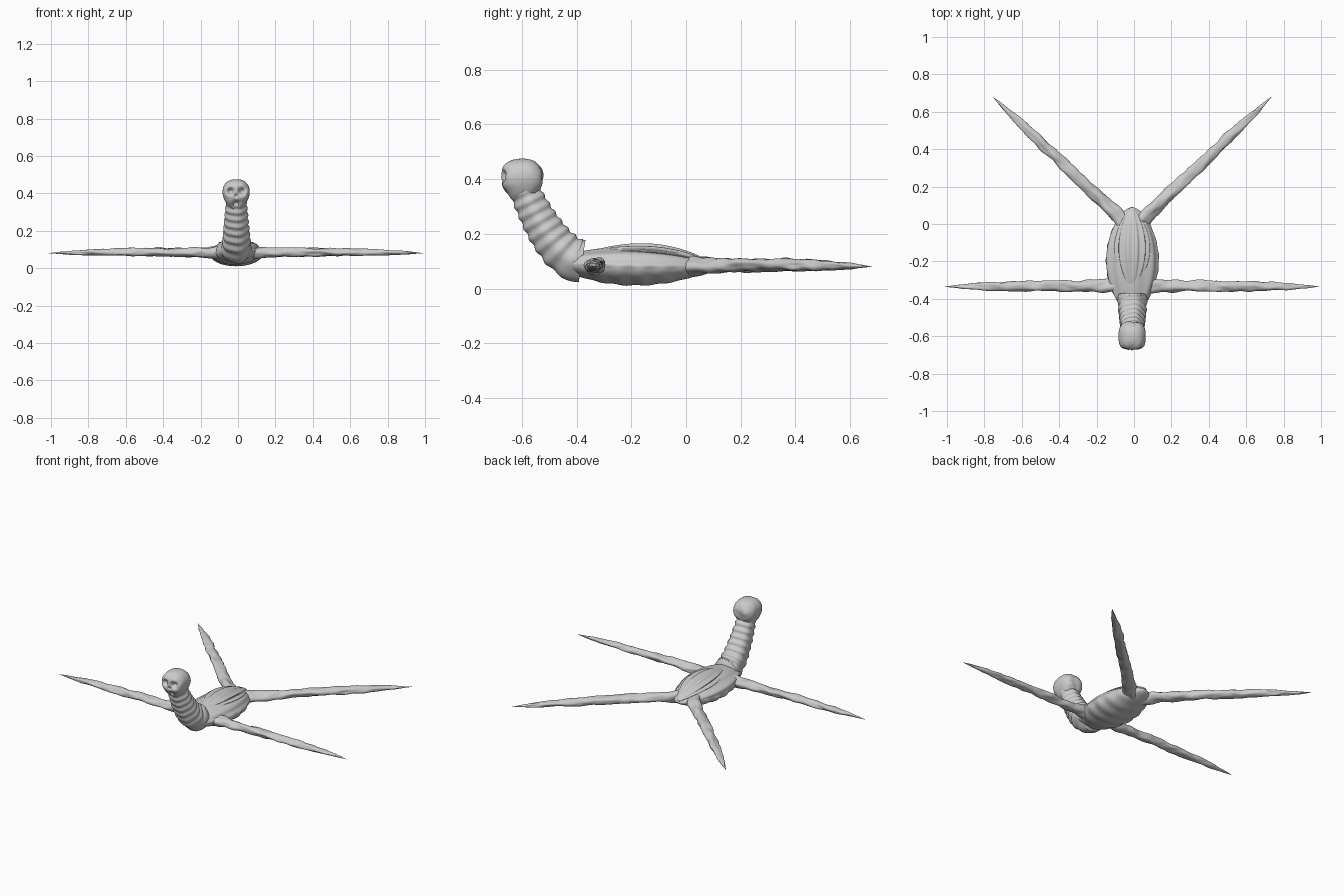
import bpy, bmesh, math
from mathutils import Vector, noise

cube = bpy.data.objects.get("Cube")
if cube:
    bpy.data.objects.remove(cube, do_unlink=True)

CENTRE = Vector((-0.01, 0, 0))
RIGHTWARD, UPWARD = Vector((1, 0, 0)), Vector((0, 0, 1))

grey = bpy.data.materials.new("bone grey")
grey.use_nodes = True
shade = (0.6, 0.6, 0.6, 1)
grey.diffuse_color = shade
grey.node_tree.nodes["Principled BSDF"].inputs["Base Color"].default_value = shade


def dome(t, power):
    """Rises from nothing, peaks halfway and closes again."""
    return math.sin(math.pi * t) ** power


def loft(name, path, bump, rings=90, sides=64, dent=None):
    """Skin elliptical rings along path(t), which gives centre, half width, half height."""
    bm = bmesh.new()
    skin = []
    for k in range(rings + 1):
        t = (1 - math.cos(math.pi * k / rings)) / 2
        centre, wide, high = path(t)
        ahead, behind = path(min(t + 0.01, 1))[0], path(max(t - 0.01, 0))[0]
        tangent = (ahead - behind).normalized()
        across = RIGHTWARD if abs(tangent.x) < 0.1 else tangent.cross(UPWARD).normalized()
        above = across.cross(tangent)
        ring = []
        for j in range(sides):
            angle = math.tau * j / sides
            scale = bump(t, angle)
            point = (centre + across * max(wide, 0.001) * scale * math.cos(angle)
                     + above * max(high, 0.001) * scale * math.sin(angle))
            if dent:
                point = dent(point)
            ring.append(bm.verts.new(point + CENTRE))
        skin.append(ring)
    for lower, upper in zip(skin, skin[1:]):
        for j in range(sides):
            bm.faces.new((lower[j - 1], lower[j], upper[j], upper[j - 1]))
    bm.faces.new(skin[0])
    bm.faces.new(skin[-1])
    bmesh.ops.recalc_face_normals(bm, faces=bm.faces)
    for face in bm.faces:
        face.smooth = True
    mesh = bpy.data.meshes.new(name)
    bm.to_mesh(mesh)
    bm.free()
    mesh.materials.append(grey)
    bpy.context.collection.objects.link(bpy.data.objects.new(name, mesh))


# Torso: lengthwise folds on the flanks, rib ripples underneath
def torso_path(t):
    centre = Vector((0, -0.48 + 0.57 * t, 0.08 + 0.02 * (1 - t) ** 4))
    return centre, 0.14 * dome(t, 0.55), 0.07 * dome(t, 0.6)


def torso_bump(t, angle):
    folds = 0.035 * math.cos(9 * angle)
    ribs = 0.03 * math.sin(45 * t + 2 * math.cos(angle))
    blend = min(max(0.5 + 3 * math.sin(angle), 0), 1)
    return 1 + dome(t, 0.7) * (folds * blend + ribs * (1 - blend))


loft("torso", torso_path, torso_bump, sides=96)


# Raised shell on the back, with deep lengthwise grooves
def shell_path(t):
    centre = Vector((0, -0.35 + 0.44 * t, 0.13 - 0.04 * t ** 3))
    return centre, 0.09 * dome(t, 0.7), 0.037 * dome(t, 0.6)


def shell_bump(t, angle):
    return 1 - 0.1 * dome(t, 1) * math.cos(12 * angle)


loft("back_shell", shell_path, shell_bump, sides=96)


# Neck: stacked rings like vertebrae
def neck_path(t):
    centre = Vector((0, -0.38 - 0.22 * t ** 0.55, 0.1 + 0.28 * t))
    radius = 0.077 - 0.025 * t
    return centre, radius, radius


def neck_bump(t, angle):
    return 1 + 0.05 * math.sin(50 * t) + 0.03 * math.cos(5 * angle)


loft("neck", neck_path, neck_bump)


# Head: narrow jaw, broad crown
def head_path(t):
    radius = (0.06 + 0.03 * t) * dome(t, 0.4)
    return Vector((0, -0.6, 0.31 + 0.165 * t)), radius, radius * 1.07


def head_bump(t, angle):
    return 1 - 0.05 * math.cos(4 * angle)


# Face: x, z, radius and depth of the two sockets, nose and open mouth
HOLLOWS = ((-0.03, 0.41, 0.017, 0.03), (0.03, 0.41, 0.017, 0.03),
           (0, 0.385, 0.01, 0.015), (0, 0.345, 0.015, 0.025))


def carve_face(point):
    if point.y < -0.6:
        for x, z, radius, depth in HOLLOWS:
            gap = math.hypot(point.x - x, point.z - z) / radius
            point.y += depth * math.exp(-gap * gap)
    point.y += 0.006 * noise.noise(point * 30)
    return point


loft("head", head_path, head_bump, sides=80, dent=carve_face)


# Limbs: knotty, twisted muscle running out to a flat point
def limb(name, root, tip, thickness, seed):
    def path(t):
        taper = 1 - t ** 5
        joint = 0.015 * (1 - t) ** 8
        centre = root.lerp(tip, t) + UPWARD * 0.006 * dome(t, 1)
        return centre, thickness * taper + joint, 0.75 * thickness * taper + joint

    def bump(t, angle):
        spot = Vector((math.cos(angle) + seed, math.sin(angle), 14 * t))
        return 1 + 0.32 * noise.noise(spot) + 0.07 * math.sin(3 * angle + 16 * t)

    loft(name, path, bump, rings=110, sides=28)


for label, sign in (("left", 1), ("right", -1)):
    limb(label + "_arm", Vector((0.06 * sign, -0.33, 0.08)),
         Vector((sign, -0.335, 0.08)), 0.028, 3 + sign)
    limb(label + "_leg", Vector((0.03 * sign, 0, 0.08)),
         Vector((0.745 * sign, 0.68, 0.08)), 0.031, 8 + sign)
